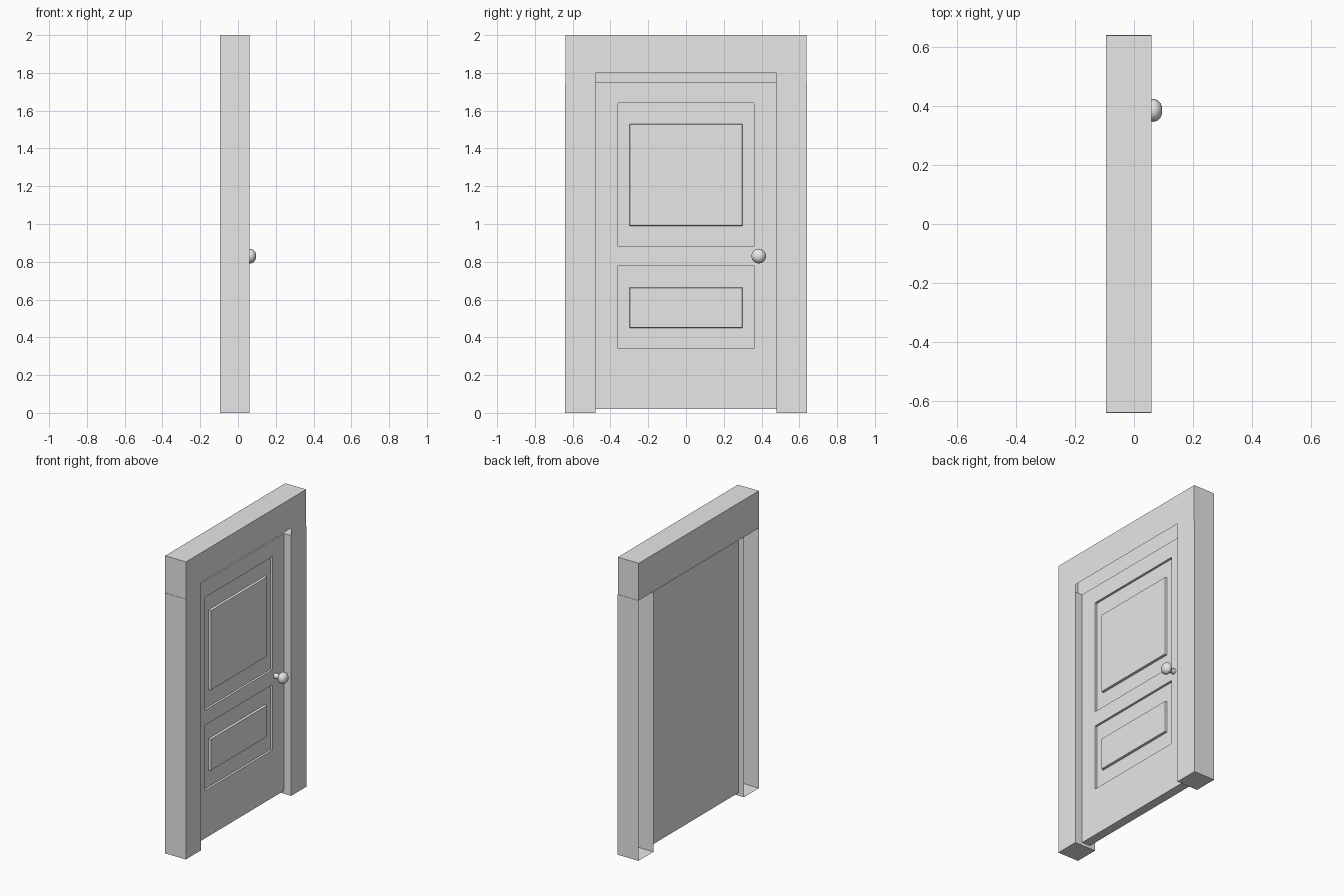
import bpy, bmesh, math

if "Cube" in bpy.data.objects:
    bpy.data.objects.remove(bpy.data.objects["Cube"])

grey = bpy.data.materials.new("light grey")
grey.diffuse_color = (0.8, 0.8, 0.8, 1)
grey.use_nodes = True
grey.node_tree.nodes["Principled BSDF"].inputs["Base Color"].default_value = grey.diffuse_color

BACK, FRONT, TOP, HEAD = -0.095, 0.06, 2.0, 1.75
DOOR_BACK, DOOR_FRONT = -0.055, 0.006


def finish(name, bm):
    mesh = bpy.data.meshes.new(name)
    bm.to_mesh(mesh)
    bm.free()
    mesh.materials.append(grey)
    ob = bpy.data.objects.new(name, mesh)
    bpy.context.collection.objects.link(ob)
    return ob


def quad(bm, pts):
    return bm.faces.new([bm.verts.new(p) for p in pts])


def box(x, y, z, skip=()):
    """Box from three (low, high) ranges, leaving out the sides in skip."""
    bm = bmesh.new()
    v = {(i, j, k): bm.verts.new((x[i], y[j], z[k]))
         for i in (0, 1) for j in (0, 1) for k in (0, 1)}
    loop = ((0, 0), (1, 0), (1, 1), (0, 1))
    for axis in range(3):
        for side in (0, 1):
            if ("-+"[side] + "xyz"[axis]) in skip:
                continue
            keys = []
            for a, b in (loop if side else loop[::-1]):
                key = [0, 0, 0]
                key[axis], key[(axis + 1) % 3], key[(axis + 2) % 3] = side, a, b
                keys.append(tuple(key))
            bm.faces.new([v[k] for k in keys])
    return bm


# Side posts, open at the back
for name, y in (("left_post", (-0.64, -0.48)), ("right_post", (0.48, 0.64))):
    finish(name, box((BACK, FRONT), y, (0, HEAD), skip=("-x",)))

# Hollow header with a shallow notch above the door
bm = box((BACK, FRONT), (-0.638, 0.638), (HEAD, TOP), skip=("+x", "-z"))
for y0, y1, z0 in ((-0.638, -0.48, HEAD), (-0.48, 0.48, 1.80), (0.48, 0.638, HEAD)):
    quad(bm, [(FRONT, y0, z0), (FRONT, y1, z0), (FRONT, y1, TOP), (FRONT, y0, TOP)])
finish("header", bm)

# Door leaf: plain back and edges, panelled front
bm = box((DOOR_BACK, DOOR_FRONT), (-0.48, 0.48), (0.02, HEAD), skip=("+x",))
ys = (-0.48, -0.36, 0.36, 0.48)
zs = (0.02, 0.34, 0.78, 0.88, 1.64, HEAD)
panels = []
for i in range(3):
    for j in range(5):
        x, y0, y1, z0, z1 = DOOR_FRONT, ys[i], ys[i + 1], zs[j], zs[j + 1]
        f = quad(bm, [(x, y0, z0), (x, y1, z0), (x, y1, z1), (x, y0, z1)])
        if i == 1 and j in (1, 3):
            panels.append(f)


def step(bm, face, half, z0, z1, x):
    """Inset a face, then move it to the given rectangle and depth."""
    bmesh.ops.inset_individual(bm, faces=[face], thickness=0.005)
    mid = face.calc_center_median().z
    for v in face.verts:
        v.co = (x, math.copysign(half, v.co.y), z1 if v.co.z > mid else z0)


bm.normal_update()
for f, outer, inner in zip(panels, ((0.34, 0.78), (0.88, 1.64)), ((0.45, 0.665), (0.99, 1.53))):
    step(bm, f, 0.36, *outer, DOOR_FRONT - 0.015)
    step(bm, f, 0.30, *inner, DOOR_FRONT - 0.015)
    step(bm, f, 0.297, inner[0] + 0.003, inner[1] - 0.003, DOOR_FRONT)
finish("door_leaf", bm)

# Knob turned from a profile of (x, radius)
profile = ((DOOR_FRONT, 0.018), (0.04, 0.016), (0.046, 0.027), (0.056, 0.037),
           (0.067, 0.039), (0.079, 0.035), (0.09, 0.024), (0.095, 0.012))
bm = bmesh.new()
n = 16
rings = [[bm.verts.new((x, 0.385 + r * math.cos(2 * math.pi * k / n),
                        0.83 + r * math.sin(2 * math.pi * k / n))) for k in range(n)]
         for x, r in profile]
for a, b in zip(rings, rings[1:]):
    for k in range(n):
        bm.faces.new((a[k], a[(k + 1) % n], b[(k + 1) % n], b[k]))
bm.faces.new(rings[-1])
bmesh.ops.recalc_face_normals(bm, faces=bm.faces)
knob = finish("knob", bm)
bpy.context.view_layer.objects.active = knob
knob.select_set(True)
bpy.ops.object.shade_smooth_by_angle(angle=math.radians(40))
